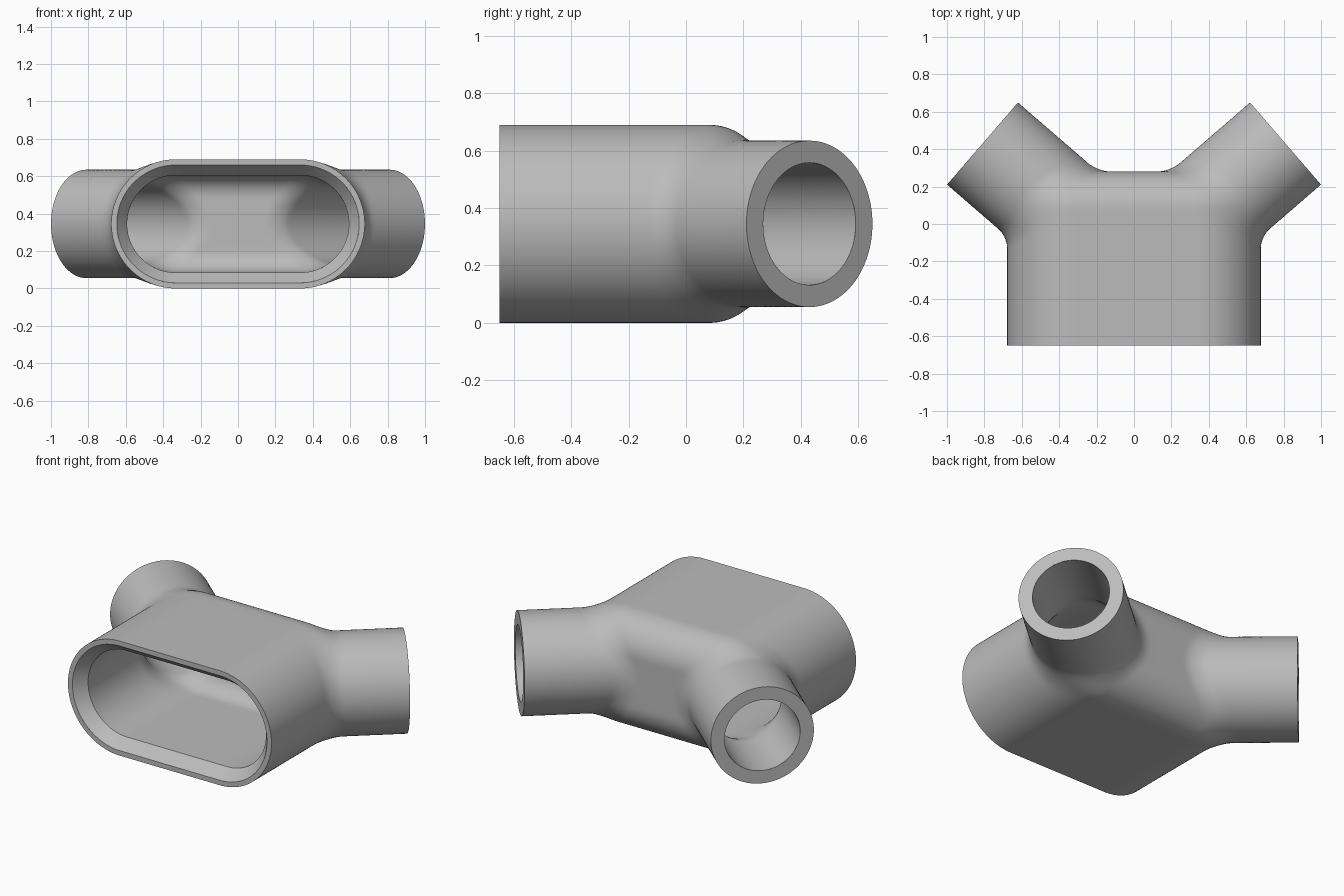
import bpy, bmesh, math
from mathutils import Vector, Matrix

cube = bpy.data.objects.get("Cube")
if cube:
    bpy.data.objects.remove(cube, do_unlink=True)

MID = 0.345                                   # height of every centre line
SEG = 0.333                                   # half the flat part of the oval
FRONT = -0.65
BLEND = 0.045
PIPE_END = Vector((0.81, 0.43, MID))
PIPE_DIR = Vector((0.757, 0.654, 0)).normalized()
PIPE_LEN = 0.66
PIPE_START = PIPE_END - PIPE_DIR * PIPE_LEN
MIRROR = Vector((-1, 1, 1))


def oval_offset(p):
    """Vector from the oval's spine to p in the xz plane."""
    return Vector((p.x - max(-SEG, min(SEG, p.x)), 0, p.z - MID))


def distance(p, oval_r, back, edge_r, pipe_r):
    """Signed distance to the rounded oval body blended with both pipes."""
    qx = oval_offset(p).length - oval_r + edge_r
    qy = p.y - back + edge_r
    body = min(max(qx, qy), 0) + math.hypot(max(qx, 0), max(qy, 0)) - edge_r
    rel = Vector((abs(p.x), p.y, p.z)) - PIPE_START
    pipe = (rel - PIPE_DIR * max(rel.dot(PIPE_DIR), 0)).length - pipe_r
    return max(BLEND, min(body, pipe)) - math.hypot(max(BLEND - body, 0), max(BLEND - pipe, 0))


def project(bm, shape):
    """Pull the vertices onto the blended surface."""
    h = 0.001
    steps = [Vector((h, 0, 0)), Vector((0, h, 0)), Vector((0, 0, h))]
    for v in bm.verts:
        for _ in range(3):
            d = distance(v.co, *shape)
            if abs(d) < 0.0002:
                break
            g = Vector([(distance(v.co + s, *shape) - d) / h for s in steps])
            v.co -= g * (d / max(g.length_squared, 0.2))


def cut(bm, point, normal):
    """Trim the shell flat and return the open rim edges."""
    res = bmesh.ops.bisect_plane(bm, geom=bm.verts[:] + bm.edges[:] + bm.faces[:], dist=0.005,
                                 plane_co=point, plane_no=normal, clear_outer=True)
    for v in res["geom_cut"]:
        if isinstance(v, bmesh.types.BMVert):
            v.co -= normal * (v.co - point).dot(normal)
    return [e for e in bm.edges if e.is_boundary
            and all(abs((v.co - point).dot(normal)) < 0.0005 for v in e.verts)]


def rim(bm, edges, move):
    """Extrude the open edges and move the new vertices."""
    res = bmesh.ops.extrude_edge_only(bm, edges=edges)
    for v in res["geom"]:
        if isinstance(v, bmesh.types.BMVert):
            v.co = move(v.co.copy())


def rough_union(oval_r, back, pipe_r):
    """Overlapping primitives fused into one even mesh."""
    bm = bmesh.new()
    length = back - FRONT + 0.15
    y = back - length / 2
    turn = Matrix.Rotation(math.pi / 2, 4, 'X')
    for x in (-SEG, SEG):
        bmesh.ops.create_cone(bm, cap_ends=True, segments=64, radius1=oval_r, radius2=oval_r,
                              depth=length, matrix=Matrix.Translation((x, y, MID)) @ turn)
    bmesh.ops.create_cube(bm, size=1, matrix=Matrix.Translation((0, y, MID))
                          @ Matrix.Diagonal((2 * SEG, length, 2 * oval_r, 1)))
    for side in (Vector((1, 1, 1)), MIRROR):
        aim = (PIPE_DIR * side).to_track_quat('Z', 'Y').to_matrix().to_4x4()
        centre = (PIPE_START + PIPE_DIR * (PIPE_LEN + 0.15) / 2) * side
        bmesh.ops.create_cone(bm, cap_ends=True, segments=64, radius1=pipe_r, radius2=pipe_r,
                              depth=PIPE_LEN + 0.15, matrix=Matrix.Translation(centre) @ aim)
    mesh = bpy.data.meshes.new("rough")
    bm.to_mesh(mesh)
    bm.free()
    obj = bpy.data.objects.new("rough", mesh)
    bpy.context.collection.objects.link(obj)
    mod = obj.modifiers.new("fuse", 'REMESH')
    mod.mode = 'VOXEL'
    mod.voxel_size = 0.02
    ev = obj.evaluated_get(bpy.context.evaluated_depsgraph_get())
    out = bmesh.new()
    out.from_mesh(ev.to_mesh())
    ev.to_mesh_clear()
    bpy.data.objects.remove(obj, do_unlink=True)
    bpy.data.meshes.remove(mesh)
    return out


def shell(oval_r, back, edge_r, pipe_r, front):
    """Smooth blended shell with three trimmed openings; returns its rims."""
    bm = rough_union(oval_r, back, pipe_r)
    ends = [(Vector((0, front, MID)), Vector((0, -1, 0))),
            (PIPE_END, PIPE_DIR), (PIPE_END * MIRROR, PIPE_DIR * MIRROR)]
    for point, normal in ends:
        cut(bm, point + normal * 0.07, normal)
    for _ in range(3):
        bmesh.ops.smooth_vert(bm, verts=[v for v in bm.verts if not v.is_boundary], factor=0.5,
                              use_axis_x=True, use_axis_y=True, use_axis_z=True)
        project(bm, (oval_r, back, edge_r, pipe_r))
    return bm, [cut(bm, point, normal) for point, normal in ends]


# Outer skin with flat rims at the three openings
OUT_PIPE, IN_PIPE = 0.29, 0.213
outer, rims = shell(0.345, 0.28, 0.2, OUT_PIPE, FRONT)
rim(outer, rims[0], lambda p: p - oval_offset(p).normalized() * 0.03)
for edges, centre in ((rims[1], PIPE_END), (rims[2], PIPE_END * MIRROR)):
    rim(outer, edges, lambda p: centre + (p - centre) * (IN_PIPE / OUT_PIPE))

# Hollow inside with a bevelled mouth
inner, rims = shell(0.26, 0.2, 0.12, IN_PIPE, FRONT + 0.07)
rim(inner, rims[0], lambda p: p + oval_offset(p).normalized() * 0.055 + Vector((0, -0.07, 0)))
bmesh.ops.reverse_faces(inner, faces=inner.faces[:])

grey = bpy.data.materials.new("plain grey")
grey.use_nodes = True
grey.diffuse_color = (0.5, 0.5, 0.5, 1)
grey.node_tree.nodes["Principled BSDF"].inputs["Base Color"].default_value = (0.5, 0.5, 0.5, 1)

for name, bm in (("fitting_outside", outer), ("fitting_inside", inner)):
    mesh = bpy.data.meshes.new(name)
    bm.to_mesh(mesh)
    bm.free()
    mesh.materials.append(grey)
    obj = bpy.data.objects.new(name, mesh)
    bpy.context.collection.objects.link(obj)
    bpy.ops.object.select_all(action='DESELECT')
    obj.select_set(True)
    bpy.context.view_layer.objects.active = obj
    bpy.ops.object.shade_smooth_by_angle(angle=math.radians(28))
